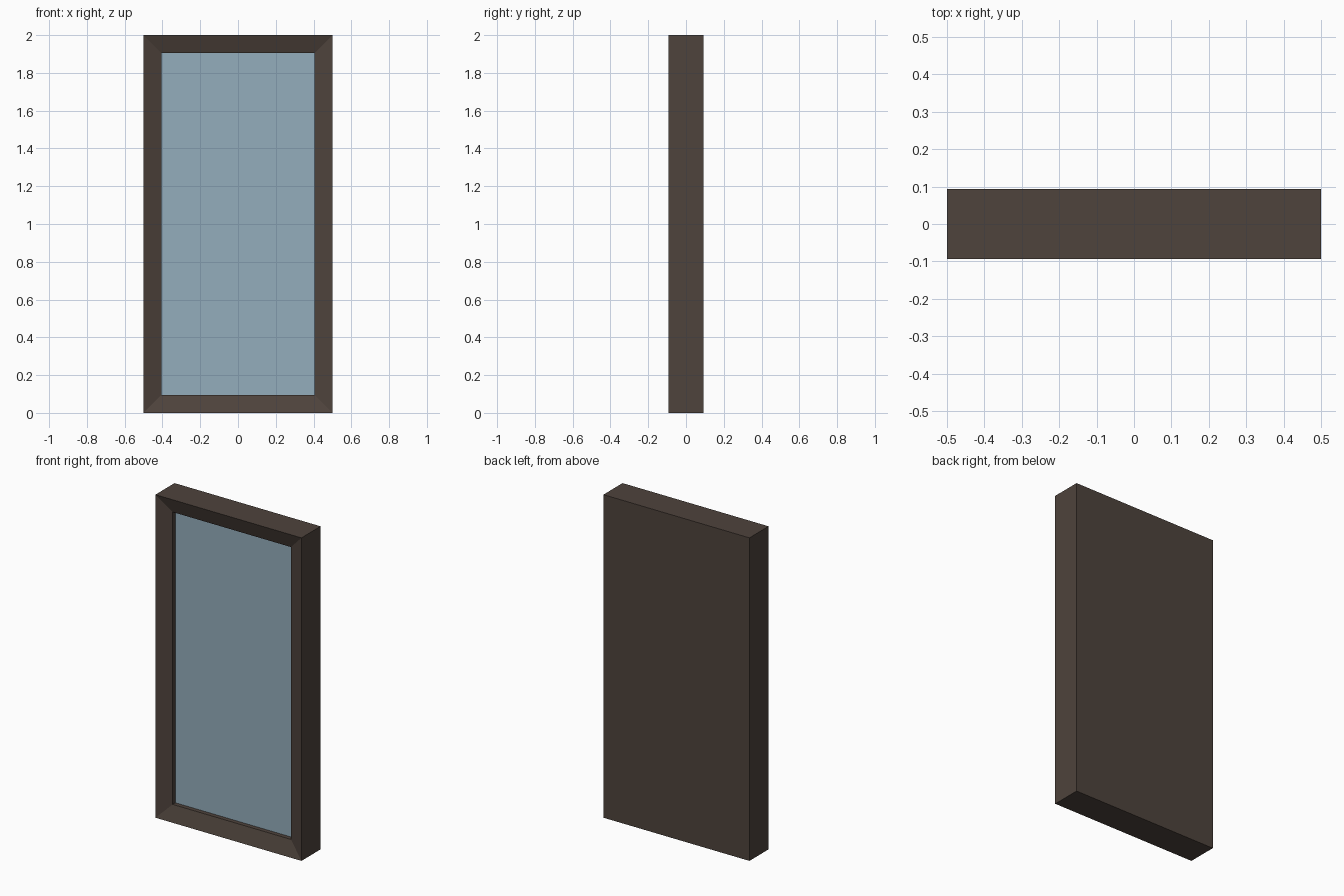
import bpy, bmesh

if "Cube" in bpy.data.objects:
    bpy.data.objects.remove(bpy.data.objects["Cube"])

W, H, D = 0.5, 2.0, 0.0935      # half width, height, half depth
RIM = 0.095                     # frame width seen from the front
LIP, GLASS = -D + 0.033, -D + 0.06   # depth of bevel's inner edge, and of the pane


def material(name, srgb):
    m = bpy.data.materials.new(name)
    lin = [((c / 255 + 0.055) / 1.055) ** 2.4 for c in srgb]
    m.diffuse_color = (*lin, 1)
    m.use_nodes = True
    m.node_tree.nodes["Principled BSDF"].inputs["Base Color"].default_value = m.diffuse_color
    return m


def rect(bm, inset, y):
    x = W - inset
    return [bm.verts.new(p) for p in
            ((-x, y, inset), (x, y, inset), (x, y, H - inset), (-x, y, H - inset))]


def make(name, bm, mat):
    bmesh.ops.recalc_face_normals(bm, faces=bm.faces)
    me = bpy.data.meshes.new(name)
    bm.to_mesh(me)
    bm.free()
    me.materials.append(mat)
    ob = bpy.data.objects.new(name, me)
    bpy.context.collection.objects.link(ob)


# Frame: back panel, outer sides, sloping front bevel, inner reveal, recess floor
bm = bmesh.new()
rings = [rect(bm, 0, D), rect(bm, 0, -D), rect(bm, RIM, LIP), rect(bm, RIM, GLASS + 0.003)]
for a, b in zip(rings, rings[1:]):
    for i in range(4):
        j = (i + 1) % 4
        bm.faces.new((a[i], a[j], b[j], b[i]))
bm.faces.new(rings[0])
bm.faces.new(rings[-1])
make("frame", bm, material("dark brown", (78, 67, 60)))

# Glass pane: thin plate in the recess
bm = bmesh.new()
bmesh.ops.create_cube(bm, size=1)
for v in bm.verts:
    v.co = (v.co.x * 2 * (W - RIM), GLASS + 0.0015 + v.co.y * 0.003,
            H / 2 + v.co.z * (H - 2 * RIM))
make("glass_pane", bm, material("pale blue", (148, 173, 188)))
